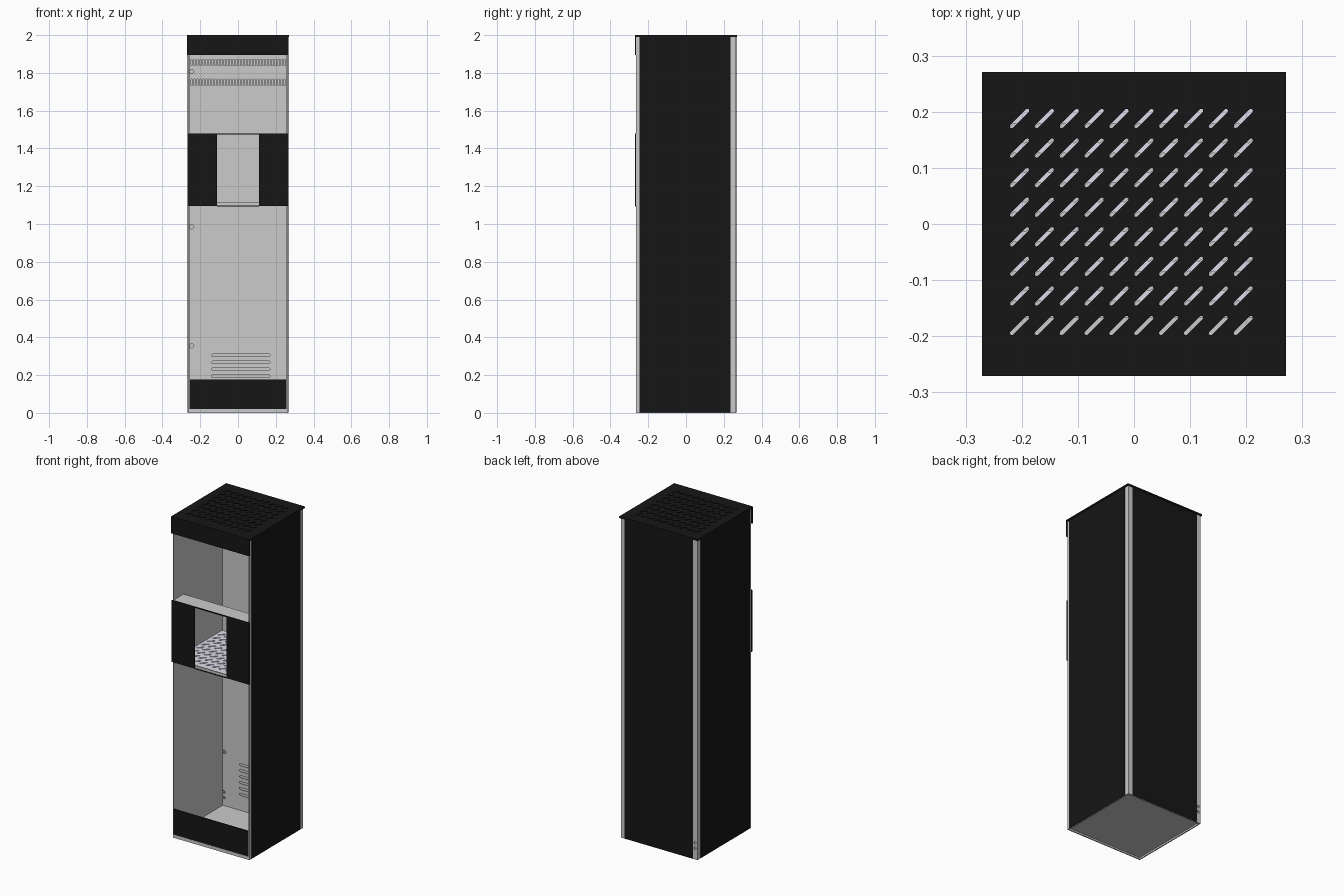
import bpy, bmesh, math
from mathutils import Matrix, Vector

if "Cube" in bpy.data.objects:
    bpy.data.objects.remove(bpy.data.objects["Cube"])


def material(name, rgb):
    m = bpy.data.materials.new(name)
    m.diffuse_color = (*rgb, 1)
    m.use_nodes = True
    m.node_tree.nodes["Principled BSDF"].inputs["Base Color"].default_value = m.diffuse_color
    return m


BLACK = material("black_paint", (0.008, 0.008, 0.008))
PALE = material("pale_tray", (0.72, 0.71, 0.82))


def link(name, bm, mat=None):
    bmesh.ops.recalc_face_normals(bm, faces=bm.faces)
    me = bpy.data.meshes.new(name)
    bm.to_mesh(me)
    bm.free()
    if mat:
        me.materials.append(mat)
    ob = bpy.data.objects.new(name, me)
    bpy.context.collection.objects.link(ob)
    return ob


def box(name, x, y, z, mat=None):
    """Box from three (min, max) ranges."""
    bm = bmesh.new()
    bmesh.ops.create_cube(bm, size=1)
    for v in bm.verts:
        v.co = Vector([a + (b - a) * (c + 0.5) for (a, b), c in zip((x, y, z), v.co)])
    return link(name, bm, mat)


def cut_slots(ob, slots, upright=False):
    """Cut rounded slots (u, v, length, width, angle) through a flat sheet."""
    bm = bmesh.new()
    ys = [v.co.y if upright else v.co.z for v in ob.data.vertices]
    lo, hi = min(ys) - 0.004, max(ys) + 0.004
    for u, v, length, width, ang in slots:
        r, half = width / 2, max(length - width, 0) / 2
        ring = []
        n = 10 if half > 0 else 16
        for i in range(n):
            if half > 0:
                t = -math.pi / 2 + math.pi * (i % 5) / 4 + (math.pi if i >= 5 else 0)
                off = half if i < 5 else -half
            else:
                t, off = 2 * math.pi * i / n, 0
            p = Matrix.Rotation(ang, 2) @ Vector((off + r * math.cos(t), r * math.sin(t)))
            ring.append((u + p.x, v + p.y))
        low, high = ([bm.verts.new((a, d, b) if upright else (a, b, d)) for a, b in ring]
                     for d in (lo, hi))
        bm.faces.new(low)
        bm.faces.new(high)
        for i in range(n):
            j = (i + 1) % n
            bm.faces.new((low[i], low[j], high[j], high[i]))
    cutter = link("slot_cutter", bm)
    cutter.hide_render = True
    mod = ob.modifiers.new("slots", 'BOOLEAN')
    mod.operation, mod.solver, mod.object = 'DIFFERENCE', 'EXACT', cutter
    dg = bpy.context.evaluated_depsgraph_get()
    me = bpy.data.meshes.new_from_object(ob.evaluated_get(dg))
    ob.modifiers.clear()
    ob.data = me
    bpy.data.objects.remove(cutter)


# Side walls with black outer panels
for s, side in ((-1, "left"), (1, "right")):
    box(side + "_wall", sorted((s * 0.258, s * 0.264)), (-0.265, 0.265), (0, 1.99))
    box(side + "_panel", sorted((s * 0.264, s * 0.267)), (-0.246, 0.236), (0.002, 1.99), BLACK)

# Back wall with pipe holes, and its black outer panel
pipes = [(-0.248, z, 0.016, 0.016, 0) for z in (0.07, 0.105)]
back = box("back_wall", (-0.258, 0.258), (0.258, 0.265), (0, 1.99))
cut_slots(back, pipes, True)
box("back_panel", (-0.235, 0.235), (0.265, 0.268), (0.002, 1.99), BLACK)

# Inner back sheet with ventilation slots and holes
inner = box("inner_back_sheet", (-0.258, 0.258), (0.215, 0.219), (0.02, 1.99))
vents = [(-0.246 + 0.0159 * i, z, 0.034, 0.009, math.pi / 2)
         for i in range(32) for z in (1.855, 1.75)]
louvres = [(0.015, 0.305 - 0.037 * i, 0.31, 0.013, 0) for i in range(6)]
holes = [(-0.245, z, 0.022, 0.022, 0) for z in (0.355, 0.985, 1.25, 1.808)]
cut_slots(inner, vents + louvres + holes + pipes, True)

# Recessed floor with a rim around it
box("floor", (-0.258, 0.258), (-0.258, 0.258), (0.010, 0.018))
box("floor_front_rim", (-0.258, 0.258), (-0.265, -0.258), (0, 0.02))

# Lid with a grid of diagonal slots
lid = box("slotted_lid", (-0.271, 0.271), (-0.271, 0.271), (1.99, 2.0), BLACK)
cut_slots(lid, [(-0.204 + 0.0443 * i, 0.188 - 0.0527 * j, 0.046, 0.007, math.pi / 4)
                for i in range(10) for j in range(8)])

# Front bands at the top and the bottom
box("top_front_band", (-0.271, 0.268), (-0.271, -0.265), (1.895, 1.99), BLACK)
box("bottom_front_band", (-0.258, 0.258), (-0.264, -0.258), (0.02, 0.178), BLACK)

# Dispensing bay: two front plates, top flange, edge trims and lower lip
for s, side in ((-1, "left"), (1, "right")):
    box(side + "_bay_plate", sorted((s * 0.11, s * 0.267)), (-0.271, -0.265), (1.095, 1.48), BLACK)
box("bay_top_trim", (-0.11, 0.11), (-0.271, -0.265), (1.474, 1.48), BLACK)
box("bay_bottom_trim", (-0.11, 0.11), (-0.271, -0.265), (1.093, 1.098), BLACK)
box("bay_top_flange", (-0.258, 0.258), (-0.265, -0.167), (1.475, 1.48))
box("bay_lower_lip", (-0.11, 0.11), (-0.268, -0.262), (1.098, 1.114))

# Perforated tray across the cabinet
tray = box("perforated_tray", (-0.258, 0.258), (-0.262, 0.212), (1.10, 1.11), PALE)
cut_slots(tray, [(-0.226 + 0.0443 * i, 0.162 - 0.0527 * j, 0.046, 0.009, math.pi / 4)
                 for i in range(11) for j in range(8)])
